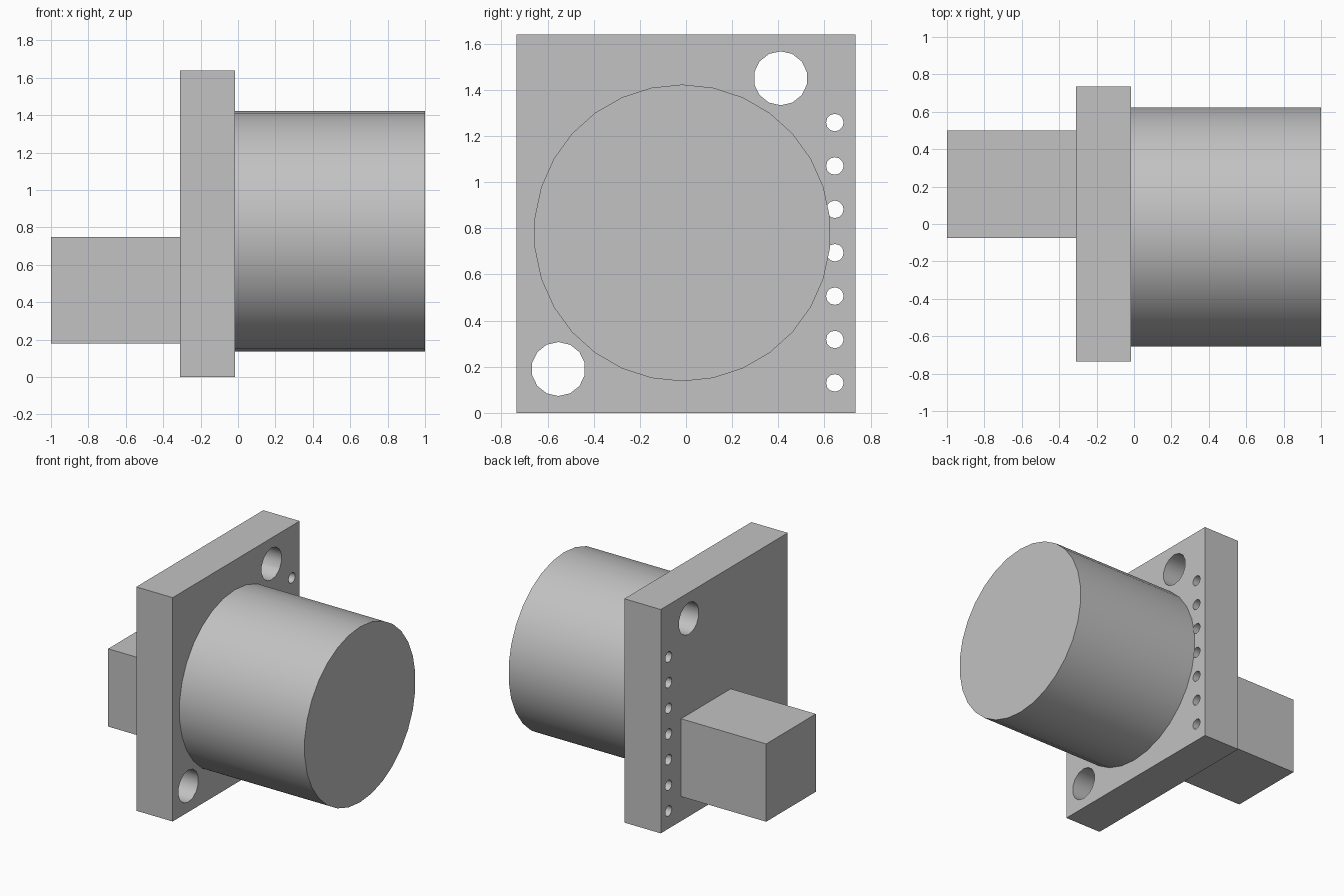
import bpy
import bmesh
from math import radians
from mathutils import Matrix, Vector

cube = bpy.data.objects.get("Cube")
if cube:
    bpy.data.objects.remove(cube, do_unlink=True)

grey = bpy.data.materials.new("light grey")
grey.use_nodes = True
colour = (0.54, 0.54, 0.54, 1)
grey.diffuse_color = colour
grey.node_tree.nodes["Principled BSDF"].inputs["Base Color"].default_value = colour


def finish(name, bm):
    mesh = bpy.data.meshes.new(name)
    bm.to_mesh(mesh)
    bm.free()
    mesh.materials.append(grey)
    obj = bpy.data.objects.new(name, mesh)
    bpy.context.collection.objects.link(obj)
    return obj


def box(name, low, high):
    low, high = Vector(low), Vector(high)
    bm = bmesh.new()
    place = Matrix.Translation((low + high) / 2) @ Matrix.Diagonal((*(high - low), 1))
    bmesh.ops.create_cube(bm, size=1, matrix=place)
    return finish(name, bm)


def add_rod(bm, x0, x1, y, z, radius, sides):
    """Cylinder along x with a corner pointing up."""
    turn = Matrix.Rotation(radians(90), 4, "X") @ Matrix.Rotation(radians(90), 4, "Y")
    bmesh.ops.create_cone(bm, cap_ends=True, segments=sides, radius1=radius,
                          radius2=radius, depth=x1 - x0,
                          matrix=Matrix.Translation(((x0 + x1) / 2, y, z)) @ turn)


def smooth(obj):
    bpy.ops.object.select_all(action="DESELECT")
    obj.select_set(True)
    bpy.context.view_layer.objects.active = obj
    bpy.ops.object.shade_smooth_by_angle(angle=radians(40))


BACK, FACE = -0.31, -0.015

# Mounting plate and rear connector block
plate = box("mounting_plate", (BACK, -0.735, 0), (FACE, 0.735, 1.64))
box("connector_block", (-1, -0.075, 0.18), (BACK, 0.5, 0.75))

# Sensor drum
bm = bmesh.new()
add_rod(bm, FACE, 1, -0.016, 0.78, 0.643, 30)
smooth(finish("round_drum", bm))

# Two mounting holes and a row of seven pin holes
bm = bmesh.new()
for y, z in ((0.41, 1.45), (-0.553, 0.19)):
    add_rod(bm, BACK - 0.1, FACE + 0.1, y, z, 0.117, 14)
for i in range(7):
    add_rod(bm, BACK - 0.1, FACE + 0.1, 0.645, 0.13 + 0.188 * i, 0.038, 12)
cutter = finish("hole_cutter", bm)
cutter.hide_render = True

cut = plate.modifiers.new("holes", "BOOLEAN")
cut.operation = "DIFFERENCE"
cut.solver = "EXACT"
cut.object = cutter
bpy.context.view_layer.objects.active = plate
bpy.ops.object.modifier_apply(modifier=cut.name)
bpy.data.objects.remove(cutter, do_unlink=True)
smooth(plate)
